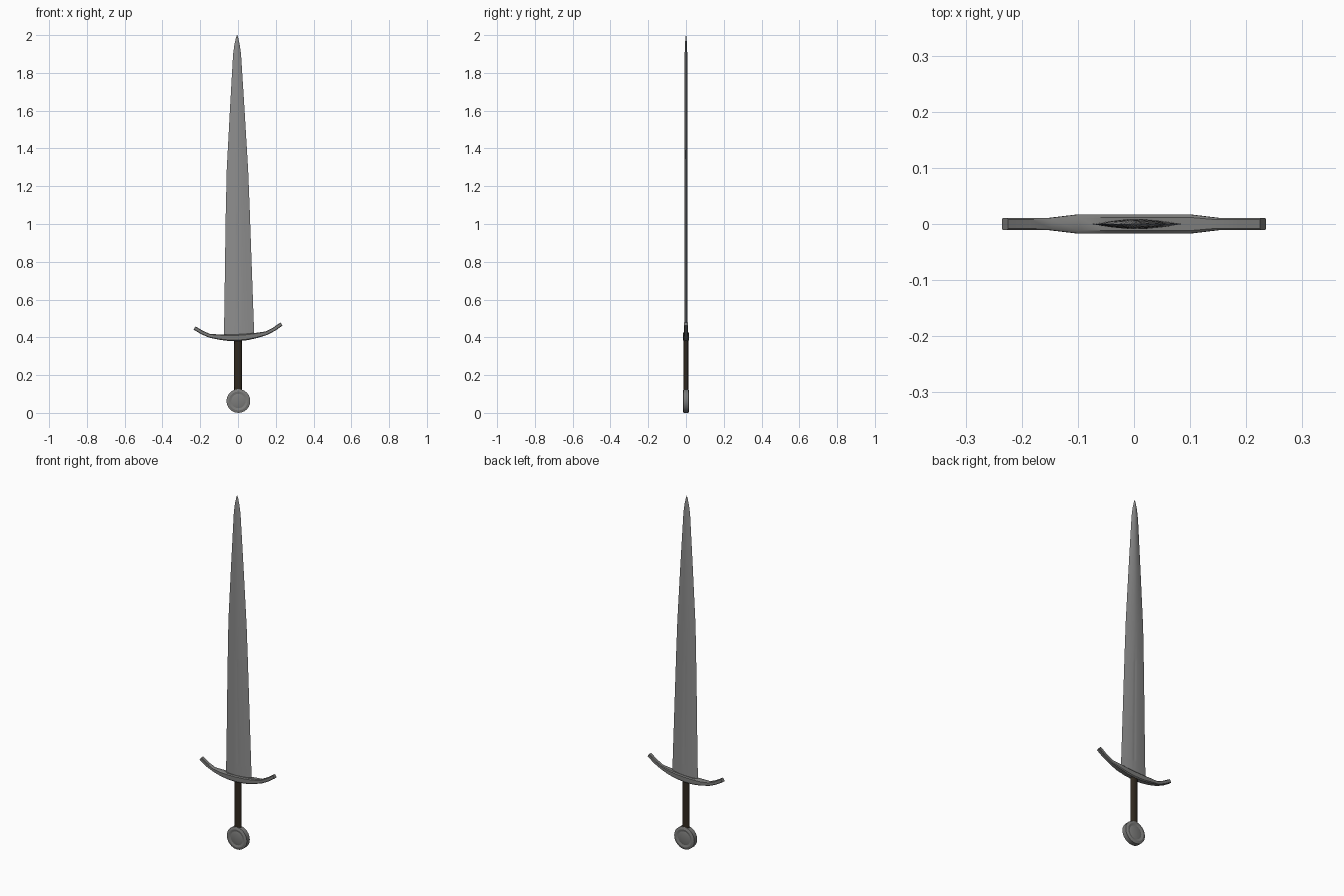
import bpy, bmesh, math

if "Cube" in bpy.data.objects:
    bpy.data.objects.remove(bpy.data.objects["Cube"])


def material(name, c):
    m = bpy.data.materials.new(name)
    m.diffuse_color = (*c, 1)
    m.use_nodes = True
    m.node_tree.nodes["Principled BSDF"].inputs["Base Color"].default_value = m.diffuse_color
    return m


STEEL = material("blade steel", (0.27, 0.27, 0.27))
DARK = material("hilt steel", (0.2, 0.2, 0.195))
LEATHER = material("dark leather", (0.03, 0.022, 0.014))


def loft(name, rings, mat, angle=30):
    """Skin a list of equal-length closed rings and cap both ends."""
    bm = bmesh.new()
    vs = [[bm.verts.new(p) for p in r] for r in rings]
    n = len(rings[0])
    for a, b in zip(vs, vs[1:]):
        for i in range(n):
            bm.faces.new((a[i], a[(i + 1) % n], b[(i + 1) % n], b[i]))
    bm.faces.new(vs[0])
    bm.faces.new(vs[-1])
    bmesh.ops.recalc_face_normals(bm, faces=bm.faces)
    me = bpy.data.meshes.new(name)
    bm.to_mesh(me)
    bm.free()
    ob = bpy.data.objects.new(name, me)
    bpy.context.collection.objects.link(ob)
    me.materials.append(mat)
    bpy.context.view_layer.objects.active = ob
    ob.select_set(True)
    bpy.ops.object.shade_smooth_by_angle(angle=math.radians(angle))
    ob.select_set(False)
    return ob


# Blade: lens section with a shallow central fuller fading out at mid length
def blade_ring(z, cx, w, t, f):
    half = [(-1, 0), (-0.6, -0.62), (-0.25, -0.93), (-0.06, -1),
            (0, -1 + f), (0.06, -1), (0.25, -0.93), (0.6, -0.62)]
    pts = half + [(-x, -y) for x, y in half]
    return [(cx + w * x, t * y, z) for x, y in pts]


blade = [(0.39, 0.005, 0.081, 0.009, 0), (0.47, 0.005, 0.079, 0.009, 0),
         (0.49, 0.005, 0.078, 0.009, 0.15), (1.05, -0.001, 0.064, 0.0085, 0.15),
         (1.08, -0.001, 0.063, 0.0085, 0), (1.28, -0.003, 0.057, 0.008, 0),
         (1.6, -0.004, 0.039, 0.0075, 0), (1.9, -0.005, 0.021, 0.007, 0),
         (1.95, -0.005, 0.014, 0.005, 0), (1.985, -0.005, 0.006, 0.003, 0),
         (2.0, -0.005, 0.0008, 0.0008, 0)]
loft("blade", [blade_ring(*b) for b in blade], STEEL, 50)

# Crossguard: curved bar, thick in the middle, arms swept up, slightly tilted
half_guard = [(0.23, 0.062, 0.010, 0.011), (0.19, 0.036, 0.010, 0.011),
              (0.15, 0.017, 0.010, 0.011), (0.10, 0.008, 0.014, 0.017),
              (0.05, 0.002, 0.017, 0.017)]
path = [(-x, z, h, t) for x, z, h, t in half_guard] + [(0, 0, 0.018, 0.017)]
path += half_guard[::-1]
rings = []
for i, (x, z, h, t) in enumerate(path):
    p, q = path[max(i - 1, 0)], path[min(i + 1, len(path) - 1)]
    a = math.atan2(q[1] - p[1], q[0] - p[0])
    c = [(-0.7, -1), (0.7, -1), (1, -0.7), (1, 0.7),
         (0.7, 1), (-0.7, 1), (-1, 0.7), (-1, -0.7)]
    rings.append([(x - math.sin(a) * h * v, t * u,
                   0.398 + z + 0.045 * x + math.cos(a) * h * v) for u, v in c])
loft("crossguard", rings, DARK, 40)

# Grip: oval handle
N = 16
loft("grip", [[(w * math.cos(k * math.tau / N), 0.012 * math.sin(k * math.tau / N), z)
               for k in range(N)]
              for z, w in ((0.11, 0.02), (0.25, 0.021), (0.39, 0.02))], LEATHER, 40)

# Pommel: wheel with bevelled rim and raised boss, standing on z = 0
N = 24
prof = [(0.026, 0.017), (0.038, 0.014), (0.05, 0.017), (0.063, 0.013)]
prof = [(r, -y) for r, y in prof] + prof[::-1]
loft("pommel", [[(0.002 + r * math.cos(k * math.tau / N), y,
                  0.063 + r * math.sin(k * math.tau / N)) for k in range(N)]
                for r, y in prof], DARK, 25)
